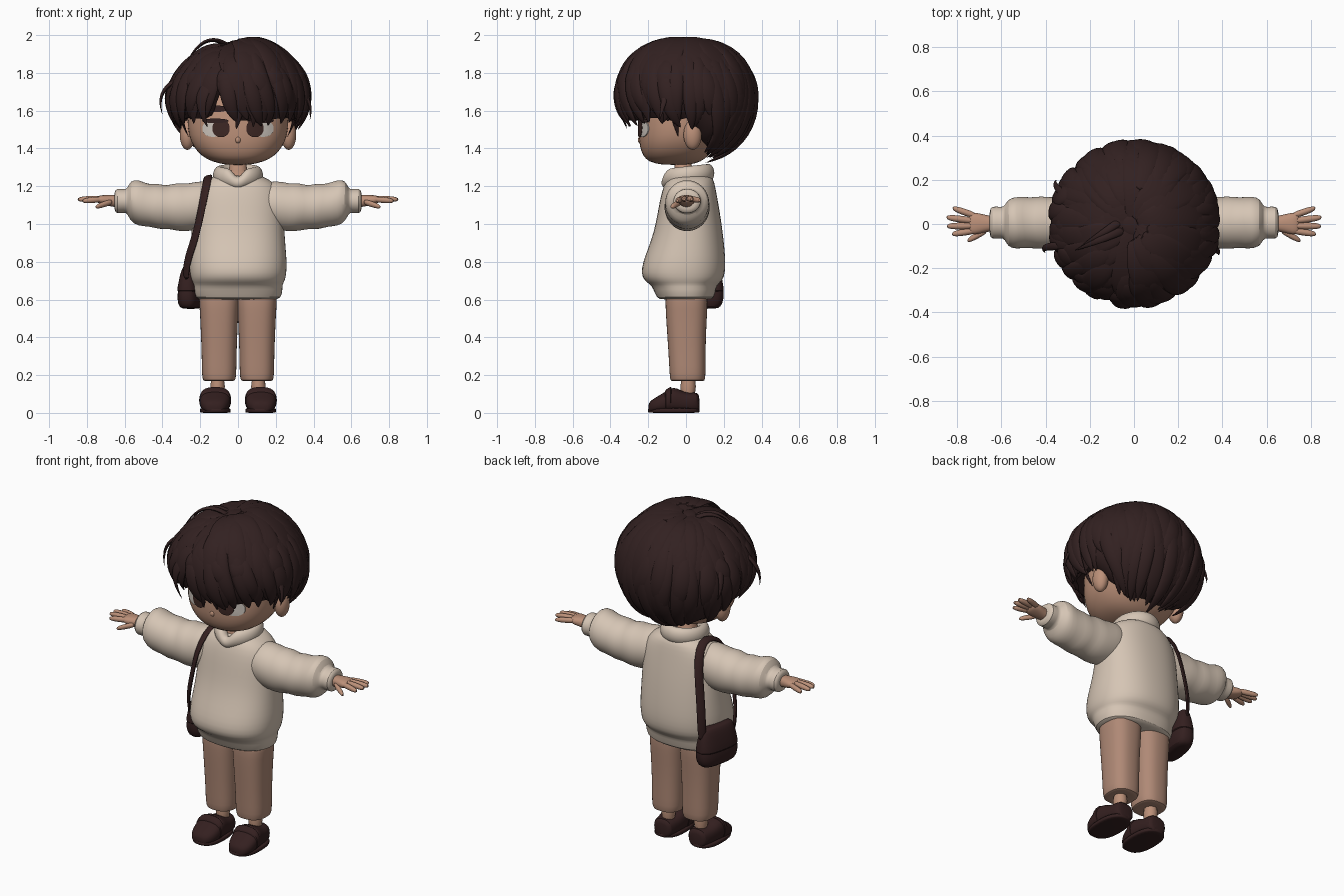
import bpy, bmesh, math, random
from math import sin, cos, pi, acos, copysign, exp
from mathutils import Vector as V

cube = bpy.data.objects.get("Cube")
if cube:
    bpy.data.objects.remove(cube)
random.seed(4)
X, Y, Z = V((1, 0, 0)), V((0, 1, 0)), V((0, 0, 1))


def material(name, *rgb):
    m = bpy.data.materials.new(name)
    m.use_nodes = True
    m.diffuse_color = (*rgb, 1)
    m.node_tree.nodes["Principled BSDF"].inputs["Base Color"].default_value = (*rgb, 1)
    return m


HAIR = material("dark brown hair", .032, .015, .015)
SKIN = material("warm skin", .50, .28, .19)
KNIT = material("cream knit", .67, .56, .46)
CLOTH = material("tan cloth", .43, .25, .18)
LEATHER = material("dark leather", .034, .014, .014)
IRIS = material("iris brown", .045, .020, .017)
WHITE = material("eye white", .60, .55, .50)


# Helpers
def table(rows, x):
    """Linear interpolation in rows sorted by their first number."""
    for a, b in zip(rows, rows[1:]):
        if x <= b[0]:
            f = max(0, (x - a[0]) / (b[0] - a[0]))
            return [p + (q - p) * f for p, q in zip(a[1:], b[1:])]
    return rows[-1][1:]


def oval(c, u, v, n=2.0, seg=28):
    """Superellipse ring around c with half axes u and v."""
    power = lambda k: copysign(abs(k) ** (2 / n), k)
    return [V(c) + u * power(cos(2 * pi * i / seg)) + v * power(sin(2 * pi * i / seg)) for i in range(seg)]


def loft(bm, rings, closed=False):
    loops = [[bm.verts.new(p) for p in r] for r in rings]
    for a, b in zip(loops, loops[1:] + loops[:1] if closed else loops[1:]):
        for i in range(len(a)):
            j = (i + 1) % len(a)
            bm.faces.new((a[i], a[j], b[j], b[i]))
    if not closed:
        bm.faces.new(loops[0][::-1])
        bm.faces.new(loops[-1])


def ribbon(bm, pts, widths, thick, centre):
    """Flat tapered strip whose broad side faces away from centre."""
    rings = []
    for i, p in enumerate(pts):
        tan = (pts[min(i + 1, len(pts) - 1)] - pts[max(i - 1, 0)]).normalized()
        side = tan.cross(p - centre).normalized()
        rings.append(oval(p, side * widths[i], side.cross(tan) * thick * widths[i] / max(widths), seg=8))
    loft(bm, rings)


def finish(bm, name, mat, smooth=1):
    bmesh.ops.recalc_face_normals(bm, faces=bm.faces)
    me = bpy.data.meshes.new(name)
    bm.to_mesh(me)
    bm.free()
    ob = bpy.data.objects.new(name, me)
    bpy.context.collection.objects.link(ob)
    me.materials.append(mat)
    bpy.ops.object.select_all(action='DESELECT')
    ob.select_set(True)
    bpy.context.view_layer.objects.active = ob
    bpy.ops.object.shade_smooth_by_angle(angle=math.radians(50))
    if smooth:
        mod = ob.modifiers.new("Smooth", 'SUBSURF')
        mod.levels = mod.render_levels = smooth


def part(name, rings, mat, closed=False, smooth=1):
    bm = bmesh.new()
    loft(bm, rings, closed)
    finish(bm, name, mat, smooth)


def stack(rows, n=2.3, cx=0):
    """Rings up z from rows of z, half width, front y, back y."""
    return [oval((cx, (f + b) / 2, z), X * w, Y * (b - f) / 2, n) for z, w, f, b in rows]


def ball(name, c, r, mat):
    angles = [pi * (i + .15) / 10.3 for i in range(11)]
    part(name, [oval(V(c) - Z * r[2] * cos(a), X * r[0] * sin(a), Y * r[1] * sin(a), seg=16)
                for a in angles], mat)


# Head and face
HEAD = [(1.312, .06, -.13, .02), (1.33, .14, -.2, .08), (1.36, .195, -.228, .12),
        (1.41, .238, -.247, .16), (1.47, .264, -.252, .2), (1.55, .27, -.25, .22),
        (1.65, .27, -.24, .24), (1.75, .24, -.2, .22), (1.83, .14, -.12, .14)]
part("head", stack(HEAD), SKIN)
part("neck", stack([(1.19, .085, -.09, .08), (1.24, .07, -.075, .06),
                    (1.28, .045, -.06, .03), (1.36, .045, -.06, .03)]), SKIN)
ball("nose", (0, -.242, 1.445), (.016, .014, .018), SKIN)


def face_plate(name, cx, cz, w, h, mat, lift):
    rings = []
    for k, up in ((1, -.002), (1, lift), (.66, lift), (.33, lift), (.02, lift)):
        rings.append(oval((cx, 0, cz), X * w * k, Z * h * k, 2.2, 24))
        for p in rings[-1]:
            rx, f, b = table(HEAD, p.z)
            p.y = (f + b) / 2 - (b - f) / 2 * max(0, 1 - (abs(p.x) / rx) ** 2.3) ** (1 / 2.3) - up
    part(name, rings, mat, smooth=0)


for s, side in ((1, "left"), (-1, "right")):
    ball(side + "_ear", (s * .268, .035, 1.472), (.042, .05, .08), SKIN)
    face_plate(side + "_eye_white", s * .133, 1.505, .056, .044, WHITE, .003)
    face_plate(side + "_iris", s * .09, 1.506, .046, .046, IRIS, .005)
    face_plate(side + "_upper_lash", s * .12, 1.546, .07, .012, HAIR, .007)
    face_plate(side + "_brow", s * .115, 1.61, .06, .017, HAIR, .004)

# Hair: a cap with a parting, covered by tapered locks
CENTRE, PART = V((0, 0, 1.655)), -1.85
HAIRLINE = [(0, 1.53), (.6, 1.54), (1.0, 1.55), (1.4, 1.53), (1.6, 1.55), (1.9, 1.42), (2.3, 1.35), (3.2, 1.33)]


def wrap(a):
    return (a + pi) % (2 * pi) - pi


def scalp(az, t, k=1):
    if t < pi / 2:
        k += .035 * sin(2 * t) ** 2 * abs(sin(az)) - .07 * max(0, -cos(az)) * sin(2 * t)
    p = CENTRE + k * V((.373 * sin(t) * cos(az), .364 * sin(t) * sin(az), (.328 if t < pi / 2 else .36) * cos(t)))
    high = max(0, min(1, (p.z - 1.72) / .15))
    front = max(0, min(1, (.14 - p.y) / .12))
    p.z += high * (.012 * exp(-((p.x - .1) / .1) ** 2) - .04 * front * exp(-((p.x + .03 - p.y * .2) / .055) ** 2))
    return p


def hair_end(az):
    z = table(HAIRLINE, abs(wrap(az + pi / 2)))[0] - CENTRE.z + .2 * exp(-(wrap(az - PART) / .15) ** 2)
    return acos(z / (.36 if z < 0 else .328))


def cap_ring(f, inner=1):
    ring = []
    for i in range(96):
        az = 2 * pi * i / 96
        t = f * hair_end(az)
        groove = .05 * exp(-(wrap(az - PART) / .13) ** 2) * sin(pi * f)
        waves = .012 * sin(az * 17 + t * 3) * f
        ring.append(scalp(az, t, inner * (1 - groove + waves - .12 * max(0, f * 4 - 3) ** 2)))
    return ring


steps = [max(.003, i / 18) for i in range(19)]
part("hair_cap", [cap_ring(f) for f in steps] + [cap_ring(f, .87) for f in steps[::-2]], HAIR, smooth=0)
ball("hair_crown", (0, 0, 1.952), (.06, .06, .016), HAIR)

bm = bmesh.new()
for count, start, reach, width, thick in ((30, .5, 1.0, .062, .022), (30, .85, 1.03, .048, .024),
                                          (20, .9, .8, .055, .024), (18, .03, .75, .075, .013)):
    for i in range(count):
        az = 2 * pi * (i + start) / count + random.uniform(-.1, .1)
        off = wrap(az - PART)
        sweep = copysign(random.uniform(.2, .3), off) if abs(off) < 1.2 else random.uniform(-.3, .3)
        begin = max(.02, start + random.uniform(-.15, .15))
        end = hair_end(az + sweep) * reach * random.uniform(.96, 1.04)
        lift, tip = random.uniform(.004, .022), random.uniform(-.1, -.03) if start > .1 else 0
        curl = random.uniform(-.06, .06)
        pts, widths = [], []
        for j in range(9):
            f = j / 8
            turn = sweep * f ** 1.5 + curl * sin(2 * pi * f) * f
            pts.append(scalp(az + turn, begin + (end - begin) * f, 1 + lift * sin(pi * f) + tip * f ** 3))
            widths.append(width * (.05 + max(0, sin(pi * (.12 + .88 * f))) ** .7))
        ribbon(bm, pts, widths, thick, CENTRE)
finish(bm, "hair_locks", HAIR)

# Loose wisps and fringe strands: start, middle and tip
bm = bmesh.new()
for w, a, b, c in ((.02, (-.03, -.02, 1.93), (-.17, -.08, 2.05), (-.27, -.12, 1.86)),
                   (.02, (-.05, .02, 1.93), (-.14, -.04, 2.03), (-.24, -.1, 1.9)),
                   (.02, (.33, -.1, 1.72), (.40, -.12, 1.64), (.38, -.14, 1.55)),
                   (.02, (-.33, -.1, 1.76), (-.44, -.1, 1.70), (-.40, -.13, 1.58)),
                   (.02, (-.3, .12, 1.78), (-.38, .18, 1.7), (-.35, .2, 1.6)),
                   (.045, (-.05, -.33, 1.76), (.03, -.39, 1.65), (-.01, -.31, 1.5)),
                   (.045, (0, -.33, 1.76), (.1, -.39, 1.65), (.08, -.31, 1.51)),
                   (.04, (-.16, -.31, 1.74), (-.23, -.34, 1.65), (-.16, -.3, 1.51)),
                   (.022, (.3, -.07, 1.62), (.31, -.06, 1.55), (.26, -.04, 1.46)),
                   (.022, (-.3, -.07, 1.62), (-.31, -.06, 1.55), (-.26, -.04, 1.46))):
    a, b, c = V(a), V(b), V(c)
    fs = [j / 8 for j in range(9)]
    ribbon(bm, [a * (1 - f) ** 2 + b * 2 * f * (1 - f) + c * f * f for f in fs],
           [w * (1.05 - f ** 2) for f in fs], .012, CENTRE)
finish(bm, "hair_wisps", HAIR)

# Sweater body and collar
part("sweater_body", stack([
    (.60, .20, -.13, .13), (.605, .23, -.155, .15), (.66, .238, -.175, .16), (.68, .236, -.19, .168),
    (.70, .25, -.222, .195), (.74, .258, -.24, .208), (.80, .26, -.228, .21), (.87, .254, -.202, .205),
    (.96, .247, -.17, .195), (1.05, .243, -.152, .182), (1.13, .238, -.138, .168),
    (1.2, .215, -.12, .155), (1.24, .16, -.1, .145), (1.265, .1, -.07, .12)]), KNIT)
rings = []
for i in range(40):
    a = 2 * pi * i / 40
    dip = exp(-(wrap(a + pi / 2) / .32) ** 2)
    mid = V((.1 * cos(a), .01 + .108 * sin(a), 1.258 - .03 * dip + .012 * sin(a)))
    rings.append(oval(mid, V((cos(a), sin(a), 0)) * .034, Z * (.05 - .018 * dip), seg=12))
part("sweater_collar", rings, KNIT, closed=True)

SLEEVE = [(.08, 1.21, 1.0, .1), (.2, 1.235, .97, .12), (.27, 1.21, .96, .118), (.32, 1.222, .962, .123),
          (.37, 1.2, .975, .113), (.42, 1.217, .97, .122), (.47, 1.208, .987, .113), (.53, 1.238, .988, .12),
          (.57, 1.23, 1.015, .11), (.585, 1.188, 1.055, .075), (.6, 1.183, 1.06, .07),
          (.645, 1.19, 1.052, .077), (.655, 1.17, 1.075, .055)]
FINGERS = [((.71, .035, 1.132), (.822, .072, 1.125)), ((.72, .014, 1.136), (.85, .03, 1.13)),
           ((.72, -.008, 1.136), (.848, -.01, 1.13)), ((.71, -.028, 1.132), (.825, -.046, 1.122)),
           ((.66, -.025, 1.12), (.755, -.076, 1.09))]
for s, side in ((1, "left"), (-1, "right")):
    rings = [oval((s * x, .006, (t + b) / 2), Y * w, Z * (t - b) / 2) for x, t, b, w in SLEEVE]
    for x, ring in zip(SLEEVE, rings[:8]):
        for i, p in enumerate(ring):
            p.x += .008 * sin(6 * pi * i / 28 + x[0] * 15)
    part(side + "_sleeve", rings, KNIT)
    # Hand
    part(side + "_palm", [oval((s * x, .002, z), Y * w, Z * h, 2.4, 16) for x, z, w, h in (
        (.62, 1.12, .036, .034), (.66, 1.122, .036, .032), (.70, 1.126, .048, .028),
        (.735, 1.13, .052, .022), (.75, 1.13, .04, .012))], SKIN)
    bm = bmesh.new()
    for a, b in FINGERS:
        a, b = V((s * a[0], *a[1:])), V((s * b[0], *b[1:]))
        loft(bm, [oval(a.lerp(b, f), Y * r, Z * r, seg=10)
                  for f, r in ((0, .016), (.5, .017), (.85, .015), (1, .007))])
    finish(bm, side + "_fingers", SKIN)
    # Trouser leg, ankle and shoe
    part(side + "_trouser_leg", stack([
        (.17, .07, -.07, .085), (.167, .085, -.083, .1), (.2, .092, -.087, .104), (.3, .092, -.092, .104),
        (.42, .097, -.1, .106), (.52, .101, -.107, .112), (.58, .106, -.109, .114),
        (.68, .108, -.11, .115)], 2.5, s * .1), CLOTH)
    part(side + "_ankle", stack([(.06, .042, -.035, .055), (.22, .04, -.03, .055)], 2, s * .108), SKIN)
    part(side + "_sole", stack([(0, .079, -.2, .07), (.003, .082, -.202, .073), (.022, .082, -.202, .073),
                                (.026, .078, -.198, .07)], 2.5, s * .12), LEATHER)
    for name, rows in (("_shoe", [(.072, .04, .085), (.062, .06, .112), (.02, .068, .105), (-.03, .074, .118),
                                  (-.065, .08, .142), (-.11, .083, .112), (-.155, .076, .085),
                                  (-.188, .055, .065), (-.2, .03, .045)]),
                       ("_shoe_band", [(-.075, .07, .13), (-.077, .086, .145), (-.112, .087, .12),
                                       (-.114, .07, .11)])):
        part(side + name, [oval((s * (.117 - .04 * y), y, t / 2 + .001), X * w, Z * (t / 2 - .001), 2.6, 20)
                           for y, w, t in rows], LEATHER)

# Shoulder bag with flap and strap
WIDE, OUT = V((.2, .98, 0)), V((-.98, .2, 0))
for name, rows in (("bag_body", [(.55, .1, .03), (.56, .12, .055), (.6, .138, .064), (.66, .135, .058),
                                 (.72, .12, .046), (.76, .11, .03)]),
                   ("bag_flap", [(.638, .13, .054), (.64, .139, .066), (.69, .132, .057), (.74, .122, .046),
                                 (.775, .11, .032), (.782, .09, .018)])):
    part(name, [oval((-.25, .065, z), WIDE * w, OUT * t, 2.7) for z, w, t in rows], LEATHER)
bm = bmesh.new()
path = [V(p) for p in ((-.275, -.06, .70), (-.275, -.08, .79), (-.242, -.12, .88), (-.208, -.135, 1.0),
                       (-.185, -.13, 1.12), (-.165, -.08, 1.22), (-.155, .03, 1.262), (-.167, .11, 1.23),
                       (-.19, .155, 1.12), (-.215, .17, .97), (-.232, .185, .85), (-.232, .175, .70))]
ribbon(bm, path, [.027] * len(path), .011, V((-.05, .03, .98)))
finish(bm, "bag_strap", LEATHER)
